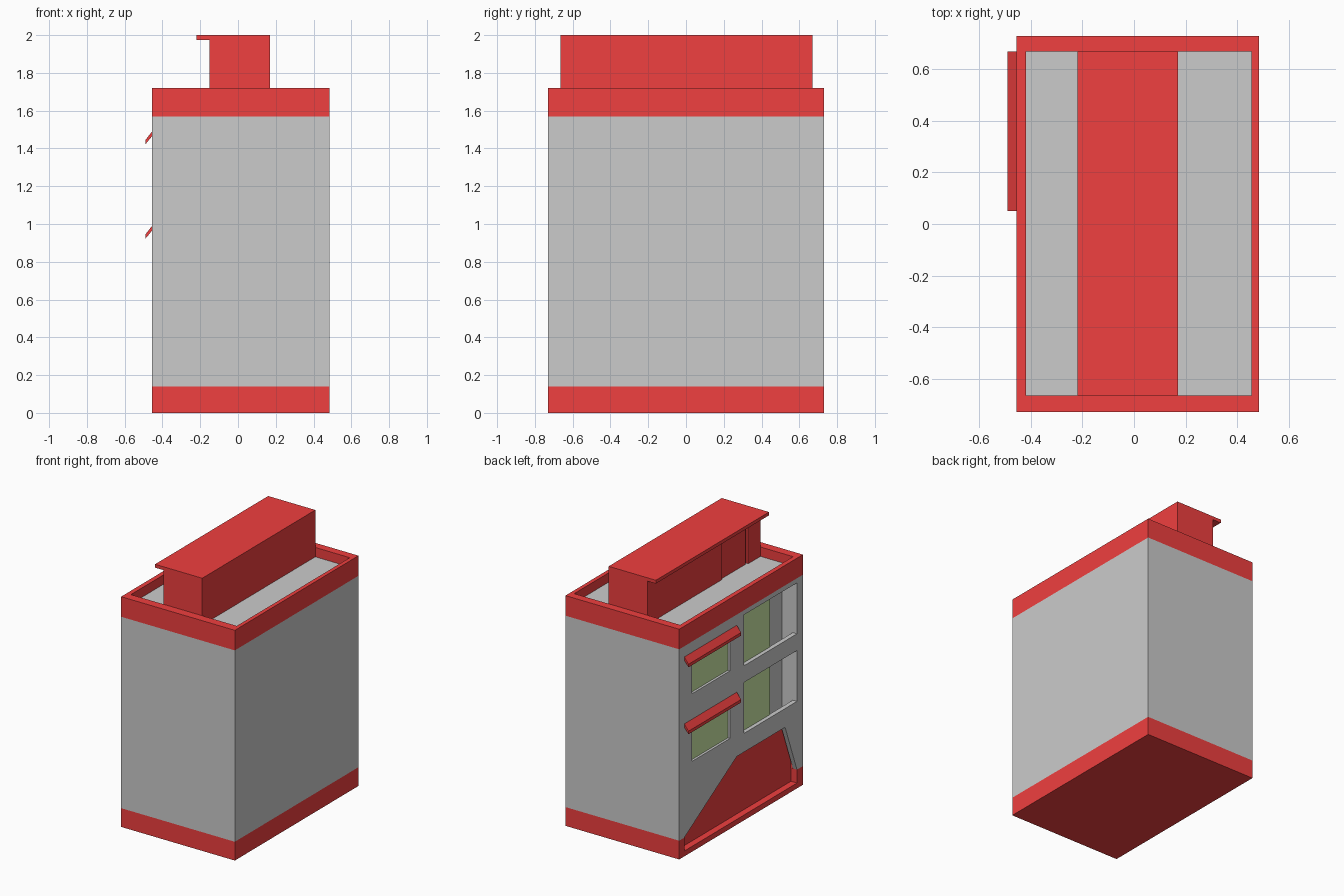
import bpy, bmesh

if "Cube" in bpy.data.objects:
    bpy.data.objects.remove(bpy.data.objects["Cube"])

X0, X1, Y = -0.455, 0.485, 0.73      # outer walls
WALL = 0.035                         # street-side wall thickness
XI = X0 + WALL


def material(name, rgb):
    m = bpy.data.materials.new(name)
    m.diffuse_color = (*rgb, 1)
    m.use_nodes = True
    m.node_tree.nodes["Principled BSDF"].inputs["Base Color"].default_value = m.diffuse_color
    return m


RED = material("red", (0.87, 0.05, 0.05))
GREEN = material("green_glass", (0.6, 0.8, 0.38))


def prism(name, pts, axis, a, b, mat=None):
    """Extrude a 2D profile along x (pts = y,z) or y (pts = x,z)."""
    def place(p, t):
        return (t, p[0], p[1]) if axis == "x" else (p[0], t, p[1])
    bm = bmesh.new()
    lo = [bm.verts.new(place(p, a)) for p in pts]
    hi = [bm.verts.new(place(p, b)) for p in pts]
    bm.faces.new(lo)
    bm.faces.new(hi)
    n = len(pts)
    for i in range(n):
        j = (i + 1) % n
        bm.faces.new((lo[i], lo[j], hi[j], hi[i]))
    bmesh.ops.recalc_face_normals(bm, faces=bm.faces)
    me = bpy.data.meshes.new(name)
    bm.to_mesh(me)
    bm.free()
    ob = bpy.data.objects.new(name, me)
    bpy.context.collection.objects.link(ob)
    if mat:
        me.materials.append(mat)
    return ob


def box(name, x, y, z, mat=None):
    pts = [(y[0], z[0]), (y[1], z[0]), (y[1], z[1]), (y[0], z[1])]
    return prism(name, pts, "x", x[0], x[1], mat)


def cut(target, cutter):
    mod = target.modifiers.new("cut", "BOOLEAN")
    mod.operation, mod.solver, mod.object = "DIFFERENCE", "EXACT", cutter
    bpy.context.view_layer.objects.active = target
    bpy.ops.object.modifier_apply(modifier=mod.name)
    bpy.data.objects.remove(cutter)


# Main masses: grey body, red base band, red parapet ring over a grey roof
body = box("body", (X0, X1), (-Y, Y), (0.14, 1.57))
base = box("base_band", (X0, X1), (-Y, Y), (0, 0.14), RED)
parapet = box("parapet", (X0, X1), (-Y, Y), (1.57, 1.72), RED)
cut(parapet, box("cutter", (XI, 0.455), (-0.665, 0.67), (1.5, 1.8)))
box("roof_floor", (XI, 0.455), (-0.665, 0.67), (1.56, 1.65))

# Ground floor opening with sloping sides and a red recessed wall
opening = [(0.67, 0.0), (0.67, 0.14), (0.05, 0.51), (-0.52, 0.51), (-0.66, 0.14), (-0.66, 0.0)]
cut(body, prism("cutter", opening, "x", X0 - 0.1, XI))
cut(body, box("cutter", (XI - 0.001, X0 + 0.055), (-0.661, 0.671), (0.1, 0.52)))
cut(base, box("cutter", (X0 - 0.1, X0 + 0.055), (-0.66, 0.67), (0.04, 0.2)))
box("entrance_wall", (X0 + 0.05, X0 + 0.06), (-0.66, 0.67), (0.04, 0.519), RED)
for y in (-0.661, 0.667):
    box("entrance_side", (XI, X0 + 0.05), (y, y + 0.004), (0.14, 0.519), RED)

# Two upper storeys: awning window plus balcony opening
for i in range(2):
    h = 0.505 * i
    # small window
    cut(body, box("cutter", (X0 - 0.1, X0 + 0.025), (0.13, 0.577), (0.675 + h, 0.97 + h)))
    box("window_glass", (X0 + 0.018, X0 + 0.03), (0.13, 0.577), (0.675 + h, 0.97 + h), GREEN)
    # balcony opening with deeper loggia behind the sill
    cut(body, box("cutter", (X0 - 0.1, XI), (-0.66, -0.035), (0.65 + h, 1.03 + h)))
    cut(body, box("cutter", (XI - 0.001, X0 + 0.125), (-0.661, -0.385), (0.56 + h, 1.029 + h)))
    box("balcony_glass", (XI - 0.006, XI + 0.005), (-0.385, -0.035), (0.65 + h, 1.03 + h), GREEN)
    # sloping awning
    z = 0.99 + 0.5 * i
    prism("awning", [(X0, z), (X0, z - 0.025), (-0.49, z - 0.068), (-0.49, z - 0.045)],
          "y", 0.05, 0.67, RED)

# Rooftop room with overhanging roof and a recessed door
room = box("rooftop_room", (-0.15, 0.17), (-0.665, 0.67), (1.64, 1.975), RED)
cut(room, box("cutter", (-0.3, -0.13), (-0.52, -0.21), (1.5, 1.96)))
box("rooftop_door", (-0.14, -0.12), (-0.505, -0.225), (1.64, 1.955), RED)
box("rooftop_slab", (-0.22, 0.17), (-0.665, 0.67), (1.975, 2.0), RED)

# Centre the whole model on x = 0
for ob in bpy.context.scene.objects:
    ob.select_set(False)
